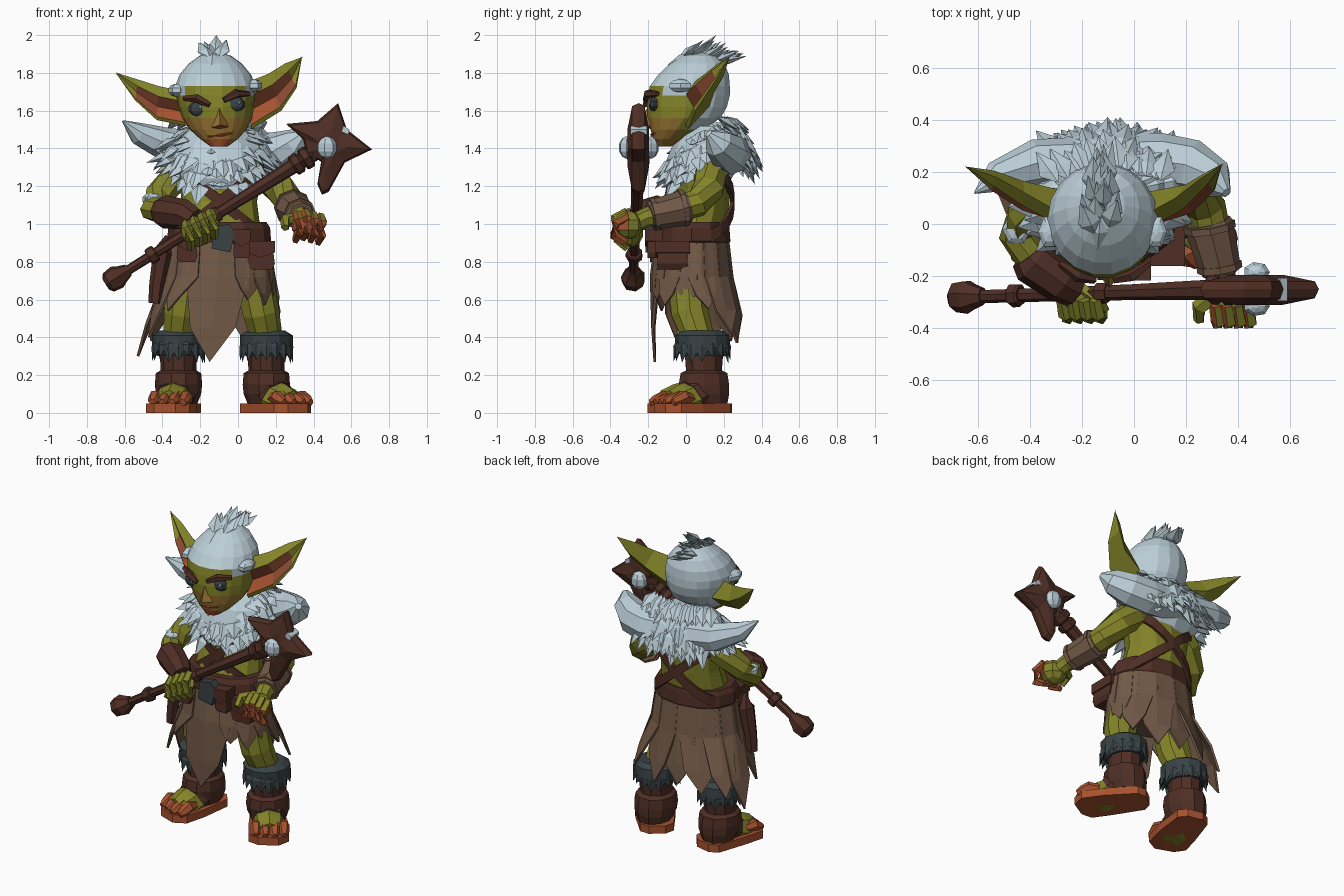
import bpy, bmesh, math, random
from mathutils import Vector as V
random.seed(4)
R = random.uniform
COL = {"pale_fur": (.50, .62, .68), "green_skin": (.23, .23, .022), "ochre_skin": (.34, .19, .035),
       "rust": (.38, .085, .028), "dark_brown": (.078, .028, .018), "tan_cloth": (.17, .10, .063),
       "slate": (.04, .055, .06), "inner_ear": (.25, .065, .03)}
MATS = []
for n, c in COL.items():
    m = bpy.data.materials.new(n)
    m.diffuse_color = (*c, 1)
    MATS.append(m)
FUR, GREEN, OCHRE, RUST, BROWN, TAN, SLATE, INNER = range(8)


def mk(name, verts, faces, mat, rule=None, thick=0):
    """Mesh object; rule(face centre, normal) may return another colour."""
    me = bpy.data.meshes.new(name)
    me.from_pydata([(v[0], v[1], max(0, v[2])) for v in verts], [], faces)
    bm = bmesh.new()
    bm.from_mesh(me)
    bmesh.ops.recalc_face_normals(bm, faces=bm.faces)
    bm.to_mesh(me)
    bm.free()
    for m in MATS:
        me.materials.append(m)
    for p in me.polygons:
        k = rule(p.center, p.normal) if rule else None
        p.material_index = mat if k is None else k
    ob = bpy.data.objects.new(name, me)
    bpy.context.collection.objects.link(ob)
    if thick:
        s = ob.modifiers.new("thickness", 'SOLIDIFY')
        s.thickness, s.offset = thick, 0
    return ob


def skin(name, rings, mat, rule=None):
    """Bridge equal rings of points and cap both ends."""
    n = len(rings[0])
    vs = [v for r in rings for v in r]
    fs = [(i*n+j, i*n+(j+1) % n, (i+1)*n+(j+1) % n, (i+1)*n+j) for i in range(len(rings)-1) for j in range(n)]
    fs += [tuple(range(n)), tuple(range(len(vs)-n, len(vs)))]
    return mk(name, vs, fs, mat, rule)


def loft(name, secs, mat, n=12, rule=None):
    """Stack of level ellipses (z, cx, cy, rx, ry)."""
    return skin(name, [[V((cx+rx*math.cos(math.tau*j/n), cy+ry*math.sin(math.tau*j/n), z)) for j in range(n)]
                       for z, cx, cy, rx, ry in secs], mat, rule)


def tube(name, pts, mat, n=8, rule=None):
    """Round limb through (x, y, z, radius) points."""
    rings = []
    for i, p in enumerate(pts):
        d = (V(pts[min(i+1, len(pts)-1)][:3]) - V(pts[max(i-1, 0)][:3])).normalized()
        s = d.cross(V((0, 0, 1)) if abs(d.z) < .9 else V((0, 1, 0))).normalized()
        u = s.cross(d)
        rings.append([V(p[:3]) + p[3]*(s*math.cos(math.tau*j/n) + u*math.sin(math.tau*j/n)) for j in range(n)])
    return skin(name, rings, mat, rule)


def ball(name, c, r, mat, n=8, rule=None):
    return loft(name, [(c[2]+r[2]*math.sin(t), c[0], c[1], r[0]*math.cos(t), r[1]*math.cos(t))
                       for t in (-1.4, -.9, -.35, .35, .9, 1.4)], mat, n, rule)


def prism(name, outline, a, b, mat, axis=2):
    """Extrude an outline along z (axis 2) or y (axis 1)."""
    return skin(name, [[V((p[0], p[1], h) if axis == 2 else (p[0], h, p[1])) for p in outline] for h in (a, b)], mat)


def spikes(name, items, mat):
    """Leaf-shaped tufts from (base, tip, width)."""
    vs, fs = [], []
    for b, t, w in items:
        b, t = V(b), V(t)
        d = t-b
        s = d.cross(V((0, 0, 1))).normalized()*w
        u = s.cross(d).normalized()*w*.45
        m, k = b+d*.4, len(vs)
        vs += [b, m+s, m+u, m-s, m-u, t]
        for j in range(4):
            fs += [(k, k+1+j, k+1+(j+1) % 4), (k+5, k+1+(j+1) % 4, k+1+j)]
    return mk(name, vs, fs, mat)


# head, with hair cap and warm lower face chosen by position
def head_rule(c, n):
    if c.z > 1.735 or (c.y > .05 and c.z > 1.5) or (c.z > 1.7 and c.y > -.1):
        return FUR
    if c.y < -.05 and c.z < 1.53:
        return RUST if abs(c.x+.1) < .06 and c.z < 1.45 else OCHRE
    return None


loft("head", [(1.41, -.10, -.12, .045, .04), (1.45, -.10, -.09, .10, .085), (1.50, -.105, -.05, .15, .14),
              (1.56, -.11, -.01, .185, .195), (1.62, -.115, .005, .20, .215), (1.68, -.12, .015, .207, .22),
              (1.73, -.12, .02, .212, .215), (1.79, -.12, .04, .19, .19), (1.85, -.12, .06, .14, .145),
              (1.89, -.12, .07, .085, .09), (1.91, -.12, .08, .02, .03)], GREEN, 18, head_rule)
mk("nose", [(-.10, -.20, 1.63), (-.14, -.19, 1.51), (-.05, -.19, 1.515), (-.094, -.245, 1.525), (-.095, -.18, 1.50)],
   [(0, 1, 3), (0, 3, 2), (1, 4, 3), (4, 2, 3), (0, 2, 4, 1)], GREEN, lambda c, n: RUST if n.z < -.1 else OCHRE)
tube("mouth", [(-.16, -.165, 1.462, .007), (-.09, -.178, 1.472, .012), (-.03, -.165, 1.482, .007)], RUST, 4)
for s, x, z in ((-1, -.215, 1.61), (1, -.01, 1.635)):
    ball("eye", (x, -.17, z), (.05, .028, .038), SLATE)
    ball("eye_glint", (x+.015, -.194, z+.008), (.008, .006, .01), FUR, 6)
    tube("brow", [(x+s*.07, -.15, z+.055, .014), (x, -.2, z+.055, .024), (x-s*.065, -.215, z+.02, .015)], BROWN, 5)
    ball("temple_hair", (-.12+s*.205, -.03, 1.72+s*.012), (.045, .07, .035), FUR, 6)


# ears: hollowed leaf shapes with a broad green upper rim
def ear(name, tops, bots, tip):
    rings = []
    for i, (t, b) in enumerate(zip(tops, bots)):
        t, b = V(t), V(b)
        m, k = (t+b)/2, 1-i*.25
        f = V((0, -.045*k, 0))
        rings.append([t, t.lerp(b, .3)+f, t.lerp(b, .6)+V((0, .02*k, 0)), t.lerp(b, .9)+f*.4, b, m+V((0, .10*k, 0))])
    rings.append([V(tip)+V((.002*math.cos(j), 0, .002*math.sin(j))) for j in range(6)])
    ob = skin(name, rings, GREEN)
    for p in ob.data.polygons[:12]:
        p.material_index = INNER if p.index % 6 in (1, 2) else GREEN
    ob.data.polygons[2].material_index = RUST


ear("left_ear", [(-.28, .04, 1.70), (-.42, .12, 1.73), (-.53, .18, 1.765)],
    [(-.28, .02, 1.52), (-.43, .06, 1.55), (-.545, .13, 1.655)], (-.645, .22, 1.80))
ear("right_ear", [(.05, .04, 1.75), (.16, .10, 1.795), (.25, .17, 1.85)],
    [(.07, .01, 1.50), (.23, .05, 1.60), (.31, .13, 1.72)], (.34, .23, 1.885))

# swept crest
crest = [((-.13, .02, 1.91), (-.14, -.10, 1.84), .035), ((-.12, .05, 1.89), (-.115, .16, 2.0), .045)]
for i in range(22):
    f = i/21
    x = -.13+R(-.035, .035)
    crest.append(((x, -.04+.2*f, 1.88-.03*f), (x*1.2+.02+R(-.05, .06), .07+.25*f, 1.985-.06*f*f+R(-.04, .0)), .042))
spikes("crest", crest, FUR)

# fur collar: core plus layers of tufts, longest in front
loft("collar_core", [(1.18, -.10, .05, .14, .15), (1.24, -.11, .06, .21, .18), (1.32, -.11, .09, .26, .2),
                     (1.42, -.11, .13, .25, .2), (1.52, -.11, .14, .13, .12)], FUR)
tufts = []
for fb, ft, zb, zt, cnt in ((.4, .8, 1.50, 1.37, 26), (.55, .93, 1.46, 1.30, 30), (.65, 1.0, 1.39, 1.25, 32), (.6, .9, 1.33, 1.2, 26)):
    for i in range(cnt):
        a = math.tau*(i+R(-.3, .3))/cnt
        c, s = math.cos(a), math.sin(a)
        fr, bk = max(0, -s), max(0, s)
        ft2 = ft*R(.9, 1.06)
        gap = .07 if s < -.97 else 0
        tufts.append(((-.11+.36*fb*c, .11+.29*fb*s, zb-.10*fr+.06*bk),
                      (-.11+.36*ft2*c, .11+.29*ft2*s, zt-.10*fr+.03*bk+.07*abs(c)+gap+R(-.04, .03)), .055))
# back tufts hanging over the mantle
for row in range(4):
    for i in range(12):
        x = -.33+.042*i+R(-.015, .015)
        q = abs(x+.1)*.25
        tufts.append(((x*.85, .22+.035*row-q, 1.57-.055*row), (x*1.1, .33+.025*row-q+R(-.01, .02), 1.47-.07*row+R(-.03, .03)), .045))
spikes("collar_tufts", tufts, FUR)
tube("shoulder_mantle", [(-.61, .12, 1.545, .005), (-.53, .18, 1.48, .06), (-.38, .235, 1.42, .09), (-.11, .24, 1.38, .10),
                         (.10, .24, 1.37, .11), (.22, .22, 1.385, .105), (.31, .17, 1.43, .08), (.355, .12, 1.48, .02)], FUR)

# torso, belt and crossed straps
loft("torso", [(.86, -.10, .04, .22, .17), (1.0, -.10, .05, .215, .165), (1.12, -.10, .08, .20, .15),
               (1.25, -.09, .09, .22, .15), (1.38, -.10, .1, .19, .14), (1.47, -.10, .08, .10, .1)], GREEN)
loft("belt", [(.89, -.10, .03, .26, .195), (.91, -.1, .03, .275, .205), (.98, -.1, .03, .27, .20), (1.01, -.10, .035, .25, .19)], BROWN)
for s in (1, -1):
    vs = []
    for j in range(20):
        a = math.tau*j/20
        z = 1.12+.19*s*math.cos(a)
        vs += [(-.095+.232*math.cos(a), .078+.17*math.sin(a), z+h) for h in (-.034, .034)]
    mk("chest_strap", vs, [(2*j, 2*j+1, (2*j+3) % 40, (2*j+2) % 40) for j in range(20)], BROWN, None, .02)
prism("buckle", [(-.14, .87), (-.04, .85), (-.015, .96), (-.05, 1.0), (-.13, .985)], -.215, -.16, SLATE, 1)

# pouches and sheath
for x, y, w, z in ((.12, -.10, .075, .76), (.02, -.155, .045, .82), (-.27, -.14, .055, .80)):
    prism("pouch", [(x-w, z+.02), (x-w*.7, z), (x+w*.8, z), (x+w, z+.03), (x+w*.8, z+.15), (x-w*.8, z+.15)], y-.05, y+.11, BROWN, 1)
    prism("pouch_flap", [(x-w, z+.09), (x, z+.06), (x+w, z+.09), (x+w, z+.15), (x-w, z+.15)], y-.062, y+.12, BROWN, 1)
tube("sheath", [(-.36, -.06, .93, .03), (-.40, -.06, .85, .05), (-.43, -.06, .68, .04), (-.44, -.06, .58, .035)], BROWN, 6)

# ragged skirt: hip wrap and hanging panels (angle, half width, tip, tip width)
loft("hip_wrap", [(.91, -.10, .03, .25, .185), (.82, -.1, .03, .27, .19), (.70, -.10, .035, .285, .2)], TAN, 16)
panels = [(268, 34, (-.15, -.165, .27), .14), (228, 20, (-.37, -.13, .54), .05), (200, 20, (-.47, -.06, .40), .07),
          (172, 22, (-.53, .15, .30), .09), (146, 22, (-.46, .24, .38), .09), (118, 24, (-.30, .27, .38), .11),
          (92, 24, (-.13, .27, .40), .11), (66, 24, (.04, .27, .37), .10), (40, 22, (.21, .24, .42), .08),
          (14, 20, (.21, .12, .55), .06), (350, 18, (.19, .02, .58), .06), (326, 18, (.14, -.11, .57), .05),
          (303, 16, (.05, -.15, .60), .05)]
for deg, hw, tip, w in panels:
    vs = []
    T = V(tip)
    for z, k in ((.9, 1.02), (.72, 1.13)):
        vs += [V((-.10+.26*k*math.cos(math.radians(deg+o)), .03+.19*k*math.sin(math.radians(deg+o)), z)) for o in (-hw, 0, hw)]
    a = math.radians(deg)
    t = V((-math.sin(a), math.cos(a), 0))
    m = V(vs[4]).lerp(T, .6)
    vs += [m-t*w*.85, m, m+t*w*.85, T]
    mk("skirt_panel", vs, [(0, 1, 4, 3), (1, 2, 5, 4), (3, 4, 7, 6), (4, 5, 8, 7), (6, 7, 9), (7, 8, 9)], TAN, None, .014)

# arms and bracers
tube("left_arm", [(-.22, .12, 1.33, .085), (-.33, .09, 1.25, .085), (-.42, .03, 1.15, .075), (-.45, -.04, 1.08, .07),
                  (-.38, -.15, 1.06, .065), (-.26, -.25, 1.01, .05)], GREEN, 8)
ball("elbow_patch", (-.45, -.02, 1.13), (.06, .065, .035), FUR, 6)
tube("left_bracer", [(-.41, -.12, 1.07, .07), (-.39, -.145, 1.065, .088), (-.28, -.225, 1.05, .08), (-.23, -.255, 1.02, .065)], BROWN, 8)
tube("right_arm", [(.03, .13, 1.33, .085), (.13, .13, 1.28, .09), (.22, .12, 1.19, .085), (.28, .06, 1.11, .075),
                   (.31, -.08, 1.07, .07), (.34, -.22, 1.03, .052), (.36, -.28, 1.0, .05)], GREEN, 8)
tube("right_bracer", [(.285, .01, 1.09, .085), (.29, -.01, 1.085, .095), (.33, -.17, 1.05, .08), (.335, -.19, 1.045, .07)], TAN, 8)
for k in (0, .9):
    tube("bracer_band", [(.288+.042*k, .0-.17*k, 1.088-.038*k, .1-.014*k), (.292+.042*k, -.025-.17*k, 1.083-.038*k, .1-.014*k)], TAN, 8)

# hands with curled fingers
ball("left_palm", (-.215, -.285, .96), (.09, .06, .08), GREEN)
ball("right_palm", (.365, -.305, .995), (.085, .08, .075), GREEN, 8, lambda c, n: RUST if n.y < -.4 else None)
for i in range(4):
    x, z = -.275+.042*i, .925+.02*i
    tube("left_finger", [(x, -.29, z+.08, .024), (x+.012, -.35, z+.05, .028), (x+.02, -.36, z-.01, .028), (x+.025, -.31, z-.055, .02)], GREEN, 5)
    x, z = .315+.04*i, -.012*abs(i-1)
    tube("right_finger", [(x, -.31, 1.065+z, .024), (x+.012, -.375, 1.03+z, .028), (x+.006, -.38, .96+z, .028), (x-.01, -.32, .925+z, .02)],
         RUST, 5, lambda c, n: GREEN if n.z > .55 else None)
tube("left_thumb", [(-.20, -.25, 1.02, .026), (-.14, -.29, 1.03, .028), (-.11, -.33, .99, .018)], GREEN, 5)
tube("right_thumb", [(.32, -.27, 1.03, .034), (.25, -.32, 1.02, .032), (.25, -.37, .98, .022)], GREEN, 5)


# mace: shaft, collars, pommel, star head and stones
def on(x, r):
    return (x, -.28+.03*(x+.67), .70+.63*(x+.67), r)


tube("mace_shaft", [on(x, r) for x, r in ((-.66, .026), (-.3, .028), (0, .032), (.25, .04), (.45, .045))], BROWN, 7)
tube("pommel", [on(x, r) for x, r in ((-.70, .035), (-.685, .058), (-.64, .066), (-.615, .05), (-.58, .034))], BROWN, 7)
for x, r in ((-.455, .046), (-.12, .042), (.31, .058), (.36, .062)):
    tube("shaft_collar", [on(x-.02, r*.85), on(x-.012, r), on(x+.015, r), on(x+.022, r*.85)], BROWN, 7)
star = [(.53, 1.64), (.577, 1.50), (.71, 1.395), (.566, 1.326), (.48, 1.17), (.445, 1.155), (.42, 1.21), (.44, 1.33),
        (.36, 1.38), (.344, 1.45), (.254, 1.53), (.42, 1.545)]
mid = V((.48, 1.41))
rings = [[V((*(mid.lerp(V(p), k)), 0)) for p in star] for k in (.4, .93, 1, .93, .4)]
skin("star_head", [[V((p.x, y, p.y)) for p in r] for r, y in zip(rings, (-.31, -.285, -.25, -.22, -.195))], BROWN)
for y in (-.315, -.185):
    ball("stone", (.47, y, 1.405), (.055, .042, .058), FUR, 7)
prism("point_band", [(.55, 1.49), (.585, 1.475), (.59, 1.50), (.56, 1.52)], -.295, -.207, FUR, 1)

# legs, boots and feet
for side, hip, knee, ank, toe in (("left", (-.21, .05), (-.28, .0), (-.315, .095), (-.355, -.08)),
                                  ("right", (.0, .05), (.09, .01), (.15, .095), (.285, -.08))):
    ax, ay = ank
    tube(side+"_leg", [(*hip, .88, .10), (*knee, .68, .105), ((knee[0]+ax)/2, .02, .53, .10), (ax, ay-.03, .40, .085), (ax, ay, .3, .08)], GREEN, 9)
    loft(side+"_cuff", [(.30, ax, ay, .11, .12), (.35, ax, ay-.005, .14, .145), (.41, ax, ay-.01, .14, .145), (.435, ax, ay-.01, .10, .11)], SLATE)
    spikes(side+"_cuff_fringe", [((ax+.115*math.cos(a), ay-.01+.125*math.sin(a), .40),
                                  (ax+.14*math.cos(a), ay-.01+.15*math.sin(a), .28+R(-.02, .02)), .04)
                                 for a in [math.tau*i/16 for i in range(16)]], SLATE)
    loft(side+"_boot", [(.05, ax, ay+.01, .10, .12), (.10, ax, ay+.005, .12, .135), (.15, ax, ay, .125, .14), (.21, ax, ay, .12, .13),
                        (.225, ax, ay, .095, .10), (.36, ax, ay, .10, .11)], BROWN, 10)
    # foot frame: f forward, s sideways
    f = (V(toe)-V(ank)).normalized()
    s = V((-f.y, f.x))
    o = V(ank)

    def at(u, v):
        return o+f*u+s*v
    prism(side+"_sole", [at(u, v) for u, v in ((-.14, -.05), (-.10, -.10), (.10, -.12), (.23, -.125), (.28, -.07), (.295, .05),
                                               (.24, .115), (.1, .12), (-.10, .10), (-.14, .05))], 0, .05, RUST)
    tube(side+"_foot", [(*at(u, 0), z, r) for u, z, r in ((-.08, .09, .07), (.04, .085, .095), (.14, .055, .1), (.22, .04, .08))], GREEN, 8)
    tube(side+"_instep_strap", [(*at(.035, 0), .10, .098), (*at(.06, 0), .09, .105), (*at(.09, 0), .075, .10)], BROWN, 8)
    for i in range(4):
        v = -.082+.056*i
        tube(side+"_toe", [(*at(.14, v*.85), .075, .028), (*at(.2, v), .085, .036), (*at(.255-.012*abs(i-2), v), .065, .032),
                           (*at(.285-.012*abs(i-2), v), .055, .018)], RUST, 6)
